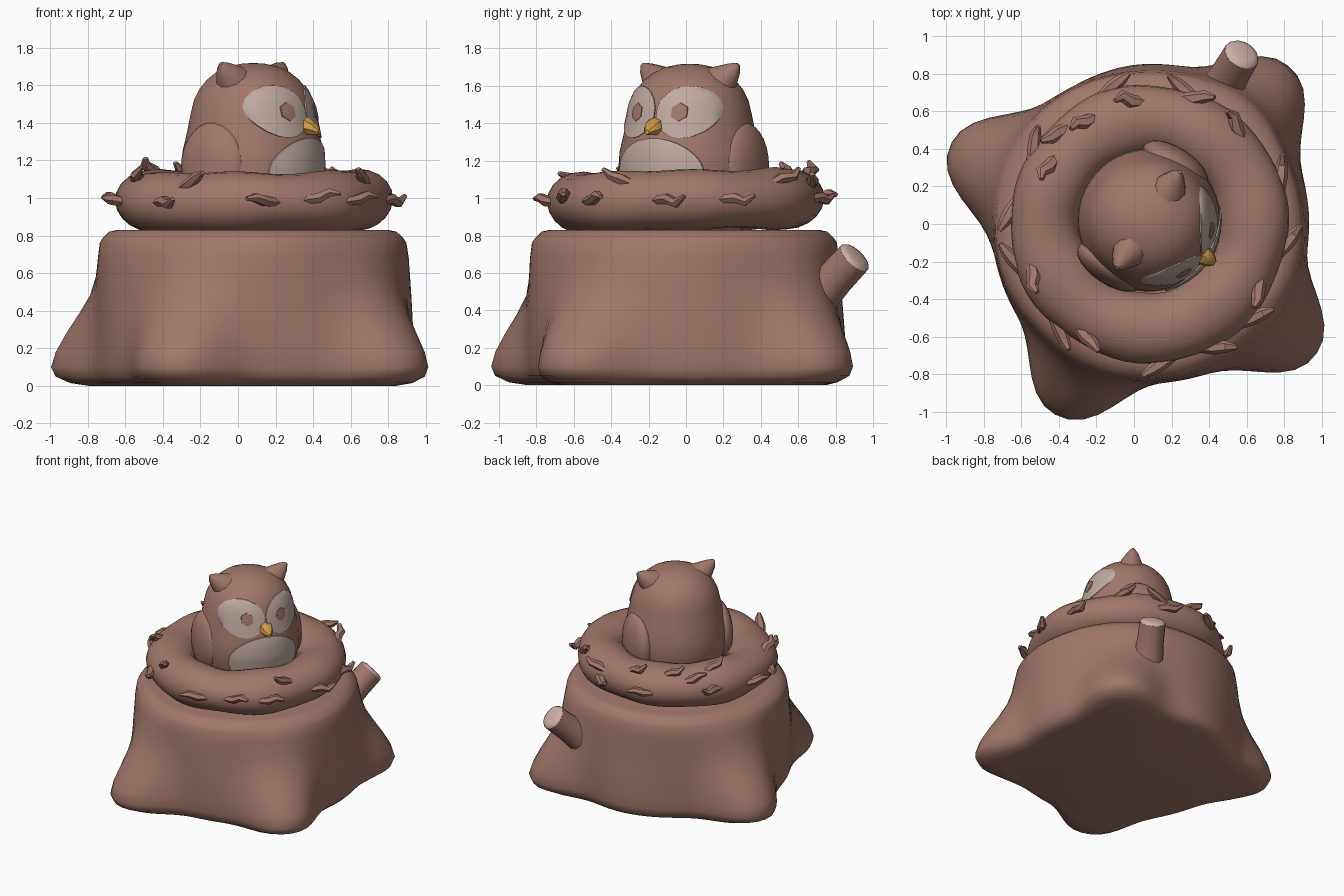
import bpy, bmesh, math, random
from mathutils import Vector, Matrix

if "Cube" in bpy.data.objects:
    bpy.data.objects.remove(bpy.data.objects["Cube"])

random.seed(4)
CX = 0.08                                   # shared axis of stump and nest


def material(name, rgb):
    m = bpy.data.materials.new(name)
    m.diffuse_color = (*rgb, 1)
    m.use_nodes = True
    m.node_tree.nodes["Principled BSDF"].inputs["Base Color"].default_value = m.diffuse_color
    return m


BROWN = material("brown", (0.36, 0.185, 0.145))
PALE = material("pale feather", (0.52, 0.40, 0.36))
WOOD = material("cut wood", (0.62, 0.44, 0.39))
GOLD = material("beak gold", (0.62, 0.33, 0.06))


def finish(name, verts, faces, mat, angle=45, matrix=None):
    me = bpy.data.meshes.new(name)
    me.from_pydata([tuple(v) for v in verts], [], faces)
    bm = bmesh.new()
    bm.from_mesh(me)
    bmesh.ops.recalc_face_normals(bm, faces=bm.faces)
    bm.to_mesh(me)
    bm.free()
    ob = bpy.data.objects.new(name, me)
    bpy.context.collection.objects.link(ob)
    me.materials.append(mat)
    if matrix:
        me.transform(matrix)
    bpy.ops.object.select_all(action='DESELECT')
    ob.select_set(True)
    bpy.context.view_layer.objects.active = ob
    bpy.ops.object.shade_smooth_by_angle(angle=math.radians(angle))
    return ob


def loft(name, rings, mat, cap=True, closed=False, **kw):
    """Skin a list of equal-length point rings."""
    n, k = len(rings[0]), len(rings)
    verts = [p for r in rings for p in r]
    faces = []
    for i in range(k if closed else k - 1):
        j = (i + 1) % k
        for a in range(n):
            b = (a + 1) % n
            faces.append((i * n + a, i * n + b, j * n + b, j * n + a))
    if cap and not closed:
        faces += [tuple(range(n))[::-1], tuple(range((k - 1) * n, k * n))]
    return finish(name, verts, faces, mat, **kw)


def interp(table, z):
    for (z0, r0), (z1, r1) in zip(table, table[1:]):
        if z <= z1:
            t = max(0, (z - z0) / (z1 - z0))
            return r0 + (r1 - r0) * t
    return table[-1][1]


def tube(name, path, radii, mat, sides=8, flat=1.0, angle=45):
    """Tapered limb along a path; flat squashes its vertical thickness."""
    rings = []
    for i, (p, r) in enumerate(zip(path, radii)):
        d = (path[min(i + 1, len(path) - 1)] - path[max(i - 1, 0)]).normalized()
        s = d.cross(Vector((0, 0, 1))).normalized()
        u = s.cross(d)
        rings.append([p + s * r * math.cos(a) + u * r * flat * math.sin(a)
                      for a in (2 * math.pi * k / sides for k in range(sides))])
    return loft(name, rings, mat, angle=angle)


# Stump with four flared roots: (height, trunk radius, root reach)
levels = [(0.0, 0.74, 0.17), (0.015, 0.80, 0.22), (0.05, 0.835, 0.27), (0.1, 0.845, 0.285),
          (0.18, 0.845, 0.26), (0.28, 0.845, 0.20), (0.38, 0.84, 0.135), (0.48, 0.835, 0.075),
          (0.58, 0.83, 0.04), (0.68, 0.825, 0.02), (0.76, 0.815, 0.01), (0.785, 0.80, 0),
          (0.82, 0.765, 0), (0.83, 0.72, 0)]
roots = [48, 159, 245, 322]
rings = []
for z, r, reach in levels:
    ring = []
    for k in range(96):
        a = 360 * k / 96
        bump = sum(math.exp(-abs(((a - c + 180) % 360 - 180) / 17) ** 2.3) for c in roots)
        t = math.radians(a)
        rr = r + reach * bump + 0.008 * math.sin(5 * t + 4 * z)
        ring.append((CX + rr * math.cos(t), rr * math.sin(t), z))
    rings.append(ring)
loft("stump", rings, BROWN)

# Cut branch stub with a rounded pale end
tip = Vector((0.573, 0.90, 0.68))
d = Vector((0.33, 0.55, 0.58)).normalized()
tube("branch_stub", [tip - d * 0.45, tip - d * 0.3, tip - d * 0.15, tip],
     [0.15, 0.115, 0.102, 0.098], BROWN, 14)
tube("branch_cut_end", [tip - d * 0.002, tip + d * 0.012, tip + d * 0.022],
     [0.098, 0.09, 0.06], WOOD, 14)

# Nest: lumpy ring
MAJOR, MINOR, NEST_Z = 0.555, 0.185, 0.985


def nest_point(a, b, lift=0.0):
    w = 1 + 0.035 * math.sin(7 * a + 1) + 0.025 * math.sin(4 * a + 2 * b)
    r = MAJOR + (MINOR * w + lift) * math.cos(b)
    z = NEST_Z + (0.16 * w + lift) * math.sin(b) + 0.012 * math.cos(a - 1.2)
    return Vector((CX + r * math.cos(a), r * math.sin(a), z))


loft("nest_ring", [[nest_point(2 * math.pi * i / 72, 2 * math.pi * j / 20) for j in range(20)]
                   for i in range(72)], BROWN, closed=True)

# Stray twigs around the nest: (angle round ring, angle on section, direction)
twigs = [(122, 60, 1), (98, 55, 1), (70, 30, -1), (48, 40, 1), (-8, 0, 1), (-31, 45, -1),
         (-42, 0, 1), (-85, 0, -1), (-119, 40, 1), (-156, 50, 1), (-165, 0, -1),
         (150, 70, 1), (146, 10, -1), (20, 0, 1), (-130, 0, 1), (-62, 5, 1),
         (175, 0, 1), (105, 0, -1), (135, 40, 1), (75, 0, 1)]
for i, (a, b, s) in enumerate(twigs):
    a, b = math.radians(a), math.radians(b)
    path = [nest_point(a - s * 0.10, b, -0.03), nest_point(a, b + 0.05, 0.004),
            nest_point(a + s * 0.07, b + random.uniform(-.1, .2), 0.035),
            nest_point(a + s * 0.13, b + 0.1, 0.065)]
    tube("nest_twig_%02d" % i, path, [0.03, 0.038, 0.032, 0.014], BROWN, 6, 0.8, 40)

# Owl body: turned profile, local +x is the facing direction
OWL = Matrix.Translation((CX, 0.02, 0)) @ Matrix.Rotation(math.radians(-33), 4, 'Z')
profile = [(0.82, 0.27), (0.92, 0.32), (1.05, 0.365), (1.15, 0.38), (1.25, 0.375),
           (1.35, 0.352), (1.45, 0.332), (1.52, 0.315), (1.58, 0.286), (1.63, 0.245),
           (1.67, 0.195), (1.70, 0.13), (1.715, 0.06), (1.718, 0.01)]
loft("owl_body", [[(r * math.cos(t), r * math.sin(t), z)
                   for t in (2 * math.pi * k / 48 for k in range(48))]
                  for z, r in profile], BROWN, matrix=OWL)


def patch(name, y, z, ry, rz, mat, sides, lift):
    """Thin painted plate wrapped onto the front of the body."""
    rings = []
    for f in (1, 0.8, 0.6, 0.4, 0.2, 0.02):
        ring = []
        for k in range(sides):
            t = 2 * math.pi * (k + 0.5) / sides
            py, pz = y + ry * f * math.cos(t), z + rz * f * math.sin(t)
            R = interp(profile, pz) + lift
            ring.append((math.sqrt(max(R * R - py * py, 0.001)), py, pz))
        rings.append(ring)
    verts = [p for r in rings for p in r]
    return loft(name, [[(p[0] - 0.008, p[1], p[2]) for p in rings[0]]] + rings,
                mat, matrix=OWL)


patch("belly_patch", 0, 1.13, 0.27, 0.19, PALE, 28, 0.008)

for s, side in ((1, "left"), (-1, "right")):
    patch(side + "_eye_disc", s * 0.155, 1.46, 0.15, 0.14, PALE, 18, 0.008)
    patch(side + "_pupil", s * 0.135, 1.46, 0.045, 0.05, BROWN, 6, 0.013)

    # Ear tuft
    ear = [Vector((0.0, s * 0.14, 1.58)), Vector((0, s * 0.215, 1.635)),
           Vector((-0.005, s * 0.28, 1.69)), Vector((-0.005, s * 0.305, 1.715))]
    tube(side + "_ear", [OWL @ p for p in ear], [0.13, 0.088, 0.042, 0.012], BROWN, 10)

    # Folded wing
    bm = bmesh.new()
    bmesh.ops.create_uvsphere(bm, u_segments=24, v_segments=14, radius=1)
    me = bpy.data.meshes.new("wing")
    bm.to_mesh(me)
    bm.free()
    wv = [Vector((-0.04 + 0.2 * v.co.x, s * (0.32 + 0.095 * v.co.y), 1.17 + 0.235 * v.co.z))
          for v in me.vertices]
    finish(side + "_wing", wv, [tuple(p.vertices) for p in me.polygons], BROWN, matrix=OWL)
    bpy.data.meshes.remove(me)

# Beak: blunt hooked wedge, built from tapering rings
rings = []
for x, z, w, h in ((0.30, 1.385, 0.048, 0.045), (0.35, 1.382, 0.052, 0.05),
                   (0.39, 1.37, 0.04, 0.036), (0.42, 1.352, 0.014, 0.014)):
    rings.append([(x, w * math.cos(t), z + h * math.sin(t))
                  for t in (2 * math.pi * k / 7 + math.pi / 2 for k in range(7))])
loft("beak", rings, GOLD, angle=35, matrix=OWL)
